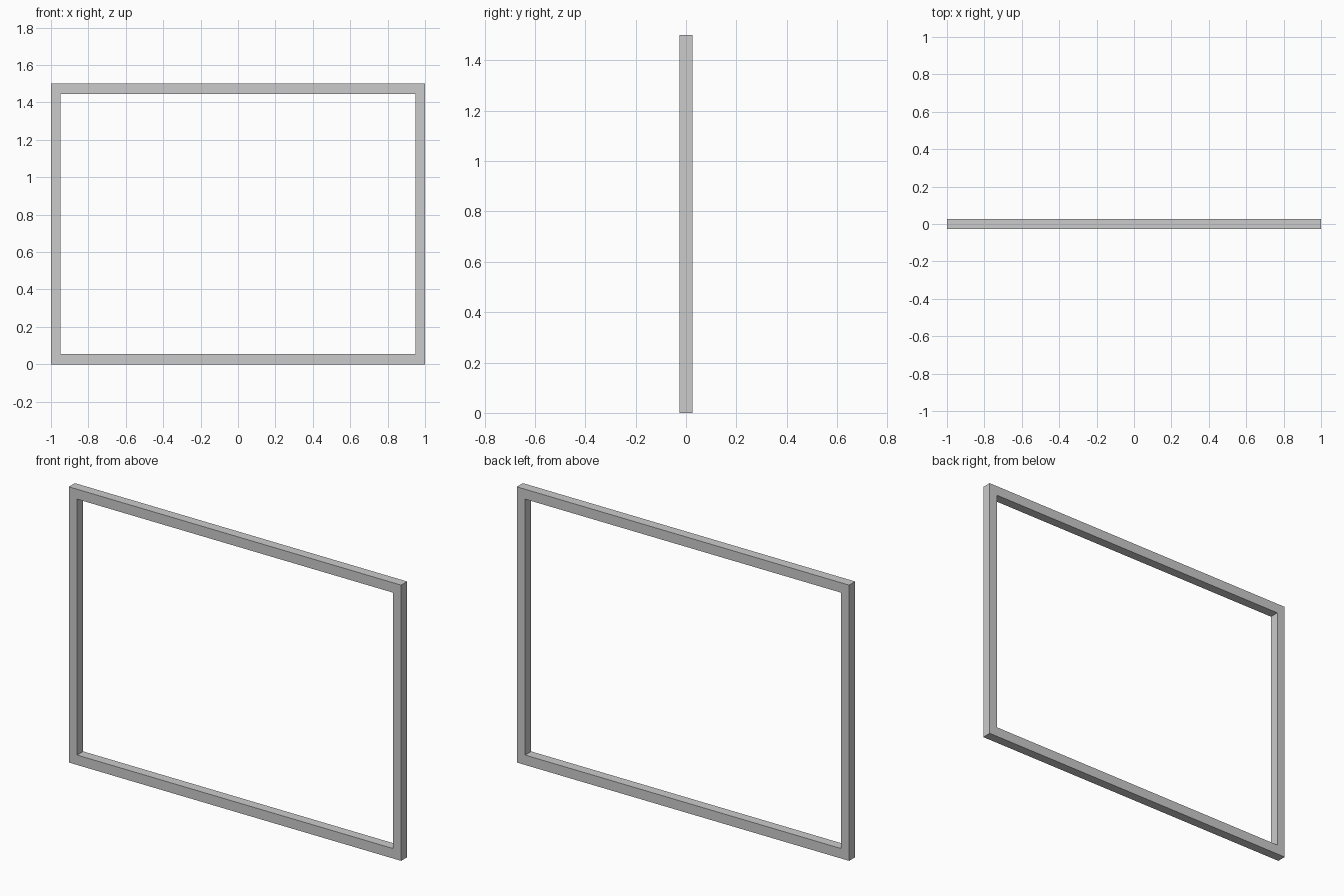
import bpy, bmesh

if "Cube" in bpy.data.objects:
    bpy.data.objects.remove(bpy.data.objects["Cube"])

W, H, D = 2.0, 1.5, 0.052      # overall width, height, depth
SIDE, RAIL = 0.05, 0.054       # upright and rail widths


def rectangle(bm, x, z0, z1):
    return [bm.verts.new((px, -D / 2, pz))
            for px, pz in ((-x, z0), (x, z0), (x, z1), (-x, z1))]


# Rectangular frame: front ring with mitred corners, extruded to depth
bm = bmesh.new()
outer = rectangle(bm, W / 2, 0, H)
inner = rectangle(bm, W / 2 - SIDE, RAIL, H - RAIL)
ring = []
for i in range(4):
    j = (i + 1) % 4
    ring.append(bm.faces.new((outer[i], outer[j], inner[j], inner[i])))
back = bmesh.ops.extrude_face_region(bm, geom=ring, use_keep_orig=True)["geom"]
bmesh.ops.translate(bm, vec=(0, D, 0),
                    verts=[g for g in back if isinstance(g, bmesh.types.BMVert)])
bmesh.ops.recalc_face_normals(bm, faces=bm.faces)

mesh = bpy.data.meshes.new("frame")
bm.to_mesh(mesh)
bm.free()
bpy.context.collection.objects.link(bpy.data.objects.new("frame", mesh))
